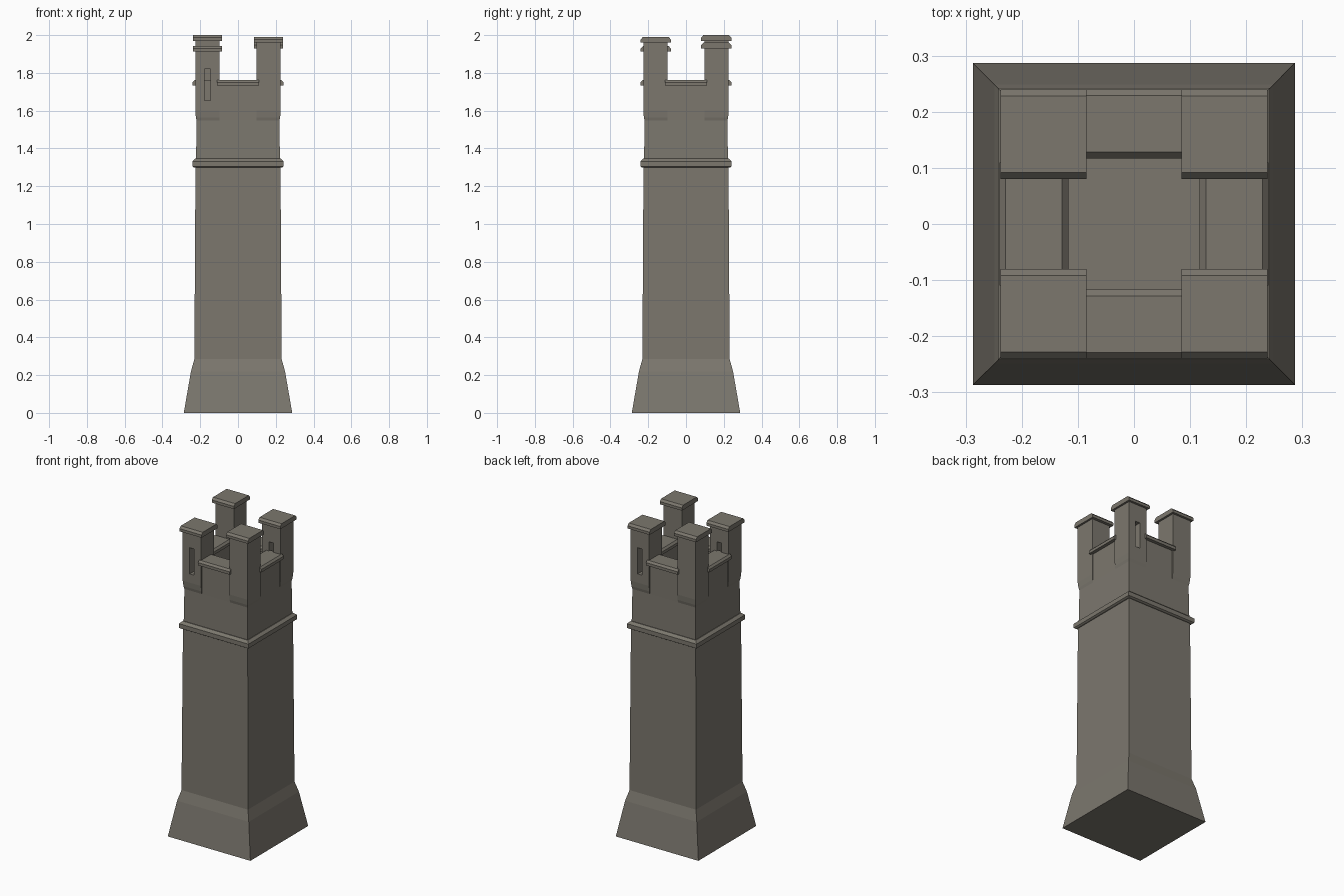
import bpy, bmesh

if "Cube" in bpy.data.objects:
    bpy.data.objects.remove(bpy.data.objects["Cube"])


def loft(name, rings):
    """Closed solid through rectangular rings (x0, x1, y0, y1, z)."""
    bm = bmesh.new()
    loops = []
    for x0, x1, y0, y1, z in rings:
        loops.append([bm.verts.new(p) for p in
                      ((x0, y0, z), (x1, y0, z), (x1, y1, z), (x0, y1, z))])
    for a, b in zip(loops, loops[1:]):
        for i in range(4):
            j = (i + 1) % 4
            bm.faces.new((a[i], a[j], b[j], b[i]))
    bm.faces.new(loops[0][::-1])
    bm.faces.new(loops[-1])
    bmesh.ops.recalc_face_normals(bm, faces=bm.faces)
    mesh = bpy.data.meshes.new(name)
    bm.to_mesh(mesh)
    bm.free()
    mesh.materials.append(stone)
    obj = bpy.data.objects.new(name, mesh)
    bpy.context.collection.objects.link(obj)
    return obj


def square(h, z):
    return (-h, h, -h, h, z)


def span(s, a, b):
    """Range a..b moved to the side given by sign s."""
    return tuple(sorted((s * a, s * b)))


stone = bpy.data.materials.new("stone")
stone.diffuse_color = (0.2, 0.185, 0.155, 1)
stone.use_nodes = True
stone.node_tree.nodes["Principled BSDF"].inputs["Base Color"].default_value = stone.diffuse_color

# Flared plinth and tapering shaft
loft("tower_shaft", [square(h, z) for h, z in
     ((0.287, 0), (0.249, 0.22), (0.231, 0.285), (0.225, 1.30),
      (0.222, 1.345), (0.219, 1.55))])

# String course with a sloped top
loft("string_course", [square(h, z) for h, z in
     ((0.234, 1.30), (0.242, 1.305), (0.242, 1.332), (0.226, 1.346))])

# Parapet walls with chamfered coping on all four sides
for s in (-1, 1):
    wall, low, top = span(s, 0.125, 0.219), span(s, 0.117, 0.24), span(s, 0.128, 0.229)
    for axis in "xy":
        def ring(r, w, z):
            return (*r, -w, w, z) if axis == "x" else (-w, w, *r, z)
        loft("parapet_wall", [ring(wall, 0.11, 1.545), ring(wall, 0.11, 1.74)])
        loft("parapet_coping", [ring(low, 0.11, 1.732), ring(low, 0.11, 1.75),
                                ring(top, 0.11, 1.762)])

# Corner turrets: side signs, cap top height, slit or not
for sx, sy, top, slit in ((-1, -1, 1.942, True), (1, -1, 1.99, False),
                          (1, 1, 1.96, True), (-1, 1, 2.0, False)):
    body = [(*span(sx, 0.098, o), *span(sy, 0.098, o), z) for o, z in
            ((0.2185, 1.545), (0.223, 1.565), (0.226, 1.60), (0.226, top - 0.02))]
    turret = loft("corner_turret", body)

    # Turret cap, chamfered on its front and back edges
    cx = span(sx, 0.085, 0.238)
    loft("turret_cap", [(*cx, *span(sy, a, b), z) for a, b, z in
         ((0.08, 0.24, top - 0.03), (0.08, 0.24, top - 0.013), (0.092, 0.228, top))])

    # Arrow slit running front to back through the turret
    if slit:
        x = span(sx, 0.146, 0.178)
        cutter = loft("slit_cutter", [(*x, *span(sy, 0.05, 0.3), z) for z in (1.655, 1.82)])
        cutter.hide_render = True
        cutter.hide_viewport = True
        mod = turret.modifiers.new("slit", "BOOLEAN")
        mod.operation = 'DIFFERENCE'
        mod.solver = 'EXACT'
        mod.object = cutter
